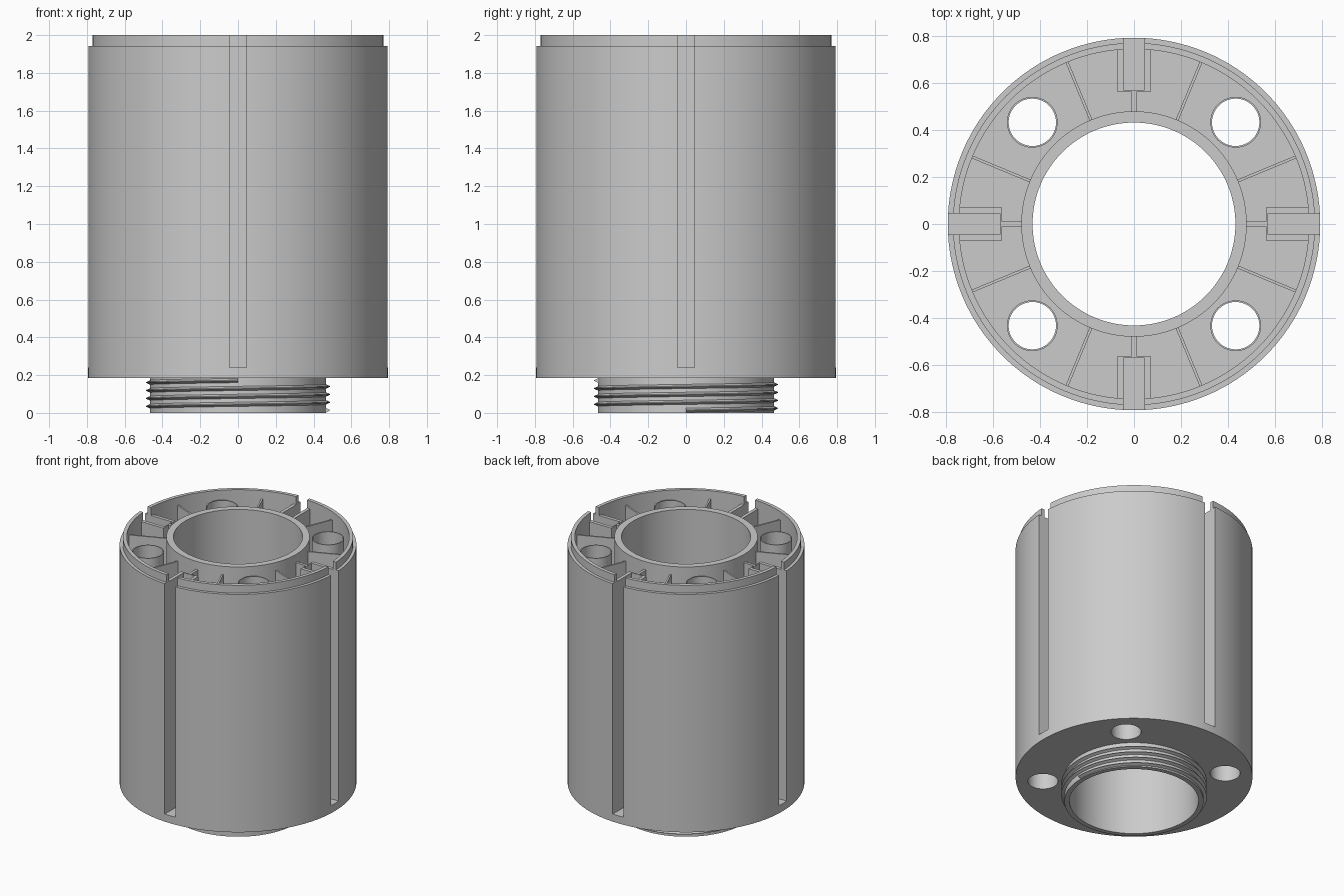
import bpy, bmesh, math
from mathutils import Matrix, Vector

if "Cube" in bpy.data.objects:
    bpy.data.objects.remove(bpy.data.objects["Cube"])

grey = bpy.data.materials.new("light grey")
grey.diffuse_color = (0.6, 0.6, 0.6, 1)
grey.use_nodes = True
grey.node_tree.nodes["Principled BSDF"].inputs["Base Color"].default_value = grey.diffuse_color


def make(name, bm):
    bmesh.ops.recalc_face_normals(bm, faces=bm.faces)
    mesh = bpy.data.meshes.new(name)
    bm.to_mesh(mesh)
    bm.free()
    mesh.materials.append(grey)
    ob = bpy.data.objects.new(name, mesh)
    bpy.context.collection.objects.link(ob)
    return ob


def smooth(ob):
    bpy.ops.object.select_all(action='DESELECT')
    ob.select_set(True)
    bpy.context.view_layer.objects.active = ob
    bpy.ops.object.shade_smooth_by_angle(angle=math.radians(30))


def lathe(bm, profile, sides, centre=(0, 0)):
    """Spin a closed (radius, z) profile into a ring."""
    rings = []
    for i in range(sides):
        a = 2 * math.pi * i / sides
        rings.append([bm.verts.new((centre[0] + r * math.cos(a), centre[1] + r * math.sin(a), z))
                      for r, z in profile])
    n = len(profile)
    for i in range(sides):
        a, b = rings[i], rings[(i + 1) % sides]
        for j in range(n):
            k = (j + 1) % n
            bm.faces.new((a[j], b[j], b[k], a[k]))


def radial_box(bm, angle, r0, r1, t0, t1, z0, z1):
    """Box from radius r0 to r1, between side offsets t0 and t1, turned to an angle."""
    m = (Matrix.Rotation(angle, 4, 'Z')
         @ Matrix.Translation(((r0 + r1) / 2, (t0 + t1) / 2, (z0 + z1) / 2))
         @ Matrix.Diagonal((r1 - r0, t1 - t0, z1 - z0, 1)))
    bmesh.ops.create_cube(bm, size=1, matrix=m)


QUARTERS = [i * math.pi / 2 for i in range(4)]
HOLES = [(sx * 0.433, sy * 0.433) for sx in (-1, 1) for sy in (-1, 1)]
FLOOR, RIB_TOP = 0.24, 1.94

# Body: threaded neck core, base plate, stepped outer wall and inner tube
bm = bmesh.new()
lathe(bm, [(0.432, 0), (0.466, 0), (0.466, 0.185), (0.793, 0.185), (0.793, 1.943),
           (0.771, 1.943), (0.771, 2), (0.745, 2), (0.745, FLOOR),
           (0.48, FLOOR), (0.48, 2), (0.432, 2)], 128)
body = make("body", bm)

# Cutters: four side slots and four through holes
bm = bmesh.new()
for a in QUARTERS:
    radial_box(bm, a, 0.70, 0.9, -0.045, 0.045, FLOOR + 0.001, 2.1)
for x, y in HOLES:
    bmesh.ops.create_cone(bm, cap_ends=True, segments=48, radius1=0.101, radius2=0.101, depth=0.3,
                          matrix=Matrix.Translation((x, y, 0.2)))
cutter = make("cutter", bm)
cutter.hide_render = True
mod = body.modifiers.new("cut", 'BOOLEAN')
mod.operation, mod.solver, mod.object = 'DIFFERENCE', 'EXACT', cutter
bpy.context.view_layer.objects.active = body
bpy.ops.object.modifier_apply(modifier=mod.name)
bpy.data.objects.remove(cutter)
smooth(body)

# Slot channels: two side walls and a thin back wall each
bm = bmesh.new()
for a in QUARTERS:
    radial_box(bm, a, 0.562, 0.57, -0.07, 0.07, FLOOR, RIB_TOP)
    for s in (-1, 1):
        t0, t1 = sorted((s * 0.045, s * 0.07))
        radial_box(bm, a, 0.57, 0.75, t0, t1, FLOOR, RIB_TOP)
make("slot_channels", bm)

# Ribs: short ones behind the channels, long thin ones between the walls
bm = bmesh.new()
for a in QUARTERS:
    radial_box(bm, a, 0.478, 0.562, -0.01, 0.01, FLOOR, RIB_TOP)
    for s in (-1, 1):
        radial_box(bm, a + s * math.pi / 8, 0.478, 0.748, -0.006, 0.006, FLOOR, RIB_TOP)
make("ribs", bm)

# Thin tubes around the through holes
bm = bmesh.new()
for c in HOLES:
    lathe(bm, [(0.101, FLOOR), (0.108, FLOOR), (0.108, RIB_TOP), (0.101, RIB_TOP)], 48, c)
smooth(make("hole_tubes", bm))

# Screw thread: triangular ridge swept along a helix
bm = bmesh.new()
PITCH, START, TURNS, STEPS = 0.042, 0.014, 3.75, 64
rows = []
for i in range(int(TURNS * STEPS) + 1):
    a = 2 * math.pi * i / STEPS
    z = START + PITCH * i / STEPS
    rows.append([bm.verts.new((r * math.cos(a), r * math.sin(a), z + dz))
                 for r, dz in ((0.46, -0.014), (0.487, -0.002), (0.487, 0.002), (0.46, 0.014))])
for p, q in zip(rows, rows[1:]):
    for j in range(4):
        k = (j + 1) % 4
        bm.faces.new((p[j], q[j], q[k], p[k]))
bm.faces.new(rows[0])
bm.faces.new(rows[-1])
smooth(make("screw_thread", bm))
